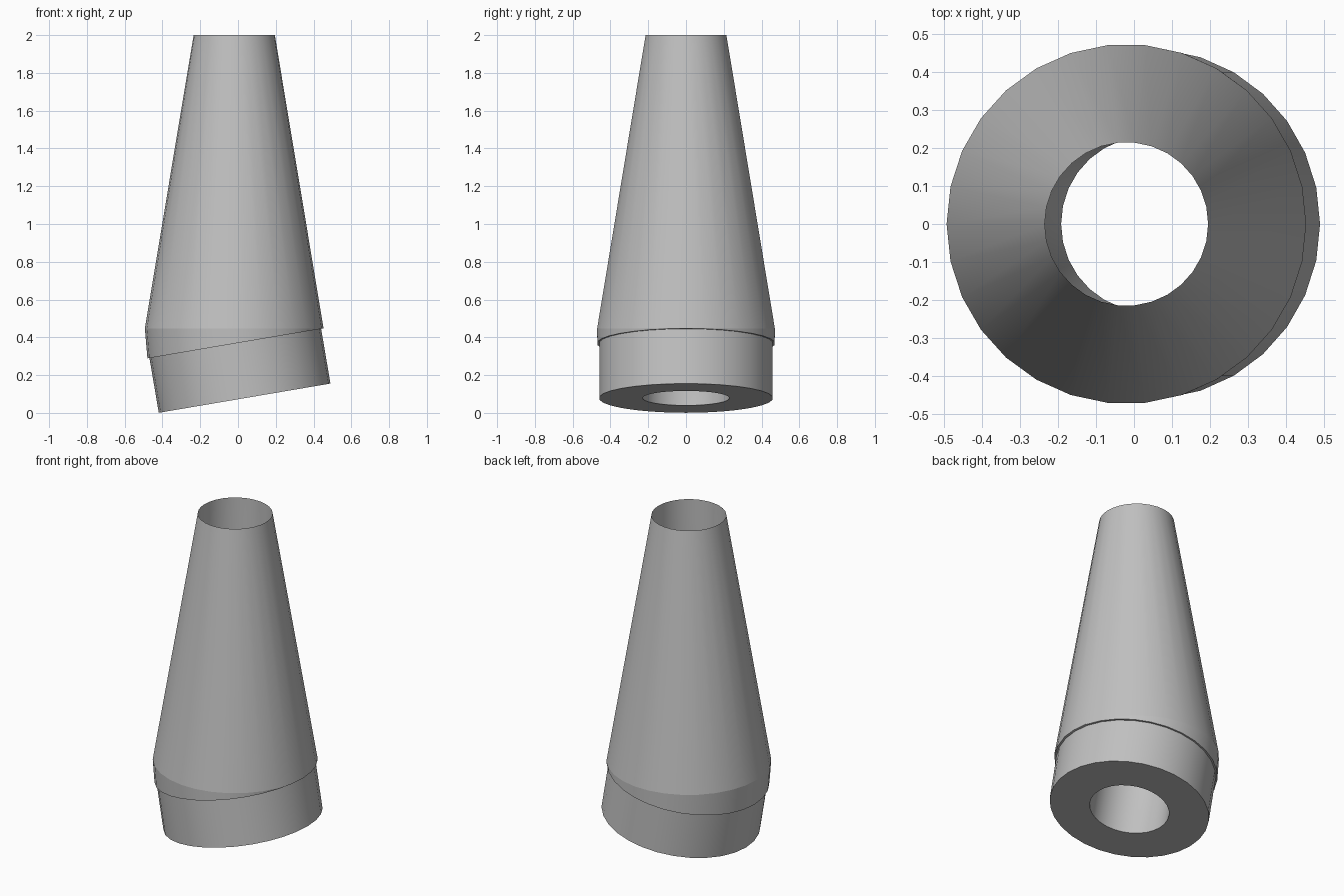
import bpy
import bmesh
import math
from mathutils import Matrix, Vector

cube = bpy.data.objects.get("Cube")
if cube:
    bpy.data.objects.remove(cube, do_unlink=True)

SIDES = 30
TILT = Matrix.Rotation(-math.atan2(0.155, 0.91), 3, 'Y')
FOOT = Vector((0.035, 0, 0.078))              # centre of the tilted bottom
SEAT = FOOT + TILT @ Vector((0, 0, 0.294))    # centre of the tilted joint

grey = bpy.data.materials.new("plain grey")
grey.use_nodes = True
colour = (0.53, 0.53, 0.53, 1)
grey.diffuse_color = colour
grey.node_tree.nodes["Principled BSDF"].inputs["Base Color"].default_value = colour


def ring(centre, radius, tilted=False):
    """Circle of points, level or lying in the tilted plane."""
    points = []
    for i in range(SIDES):
        a = math.tau * i / SIDES
        p = Vector((radius * math.cos(a), radius * math.sin(a), 0))
        points.append(Vector(centre) + (TILT @ p if tilted else p))
    return points


def loft(name, rings):
    """Skin a row of rings; rings running downward give outward faces."""
    bm = bmesh.new()
    rows = [[bm.verts.new(p) for p in r] for r in rings]
    for upper, lower in zip(rows, rows[1:]):
        for i in range(SIDES):
            j = (i + 1) % SIDES
            bm.faces.new((upper[i], lower[i], lower[j], upper[j]))
    mesh = bpy.data.meshes.new(name)
    bm.to_mesh(mesh)
    bm.free()
    mesh.materials.append(grey)
    obj = bpy.data.objects.new(name, mesh)
    bpy.context.collection.objects.link(obj)
    bpy.ops.object.select_all(action='DESELECT')
    obj.select_set(True)
    bpy.context.view_layer.objects.active = obj
    bpy.ops.object.shade_smooth_by_angle(angle=math.radians(30))
    return obj


# Shared rings
mouth = ring((-0.02, 0, 2), 0.215)
shoulder = ring((-0.02, 0, 0.447), 0.473)
lip = ring(SEAT, 0.472, True)
base_top = ring(SEAT, 0.461, True)
base_bottom = ring(FOOT, 0.461, True)
hole = ring(FOOT, 0.23, True)
bore_top = ring(SEAT, 0.23, True)

# Tapered upper body
loft("tapered_body", [mouth, shoulder])
# Wedge-shaped collar with a small lip underneath
loft("wedge_collar", [shoulder, lip, base_top])
# Tilted base cylinder with its ring-shaped underside
loft("tilted_base", [base_top, base_bottom, hole])
# Inner passage from the bottom hole up to the mouth
loft("inner_bore", [hole, bore_top, mouth])
